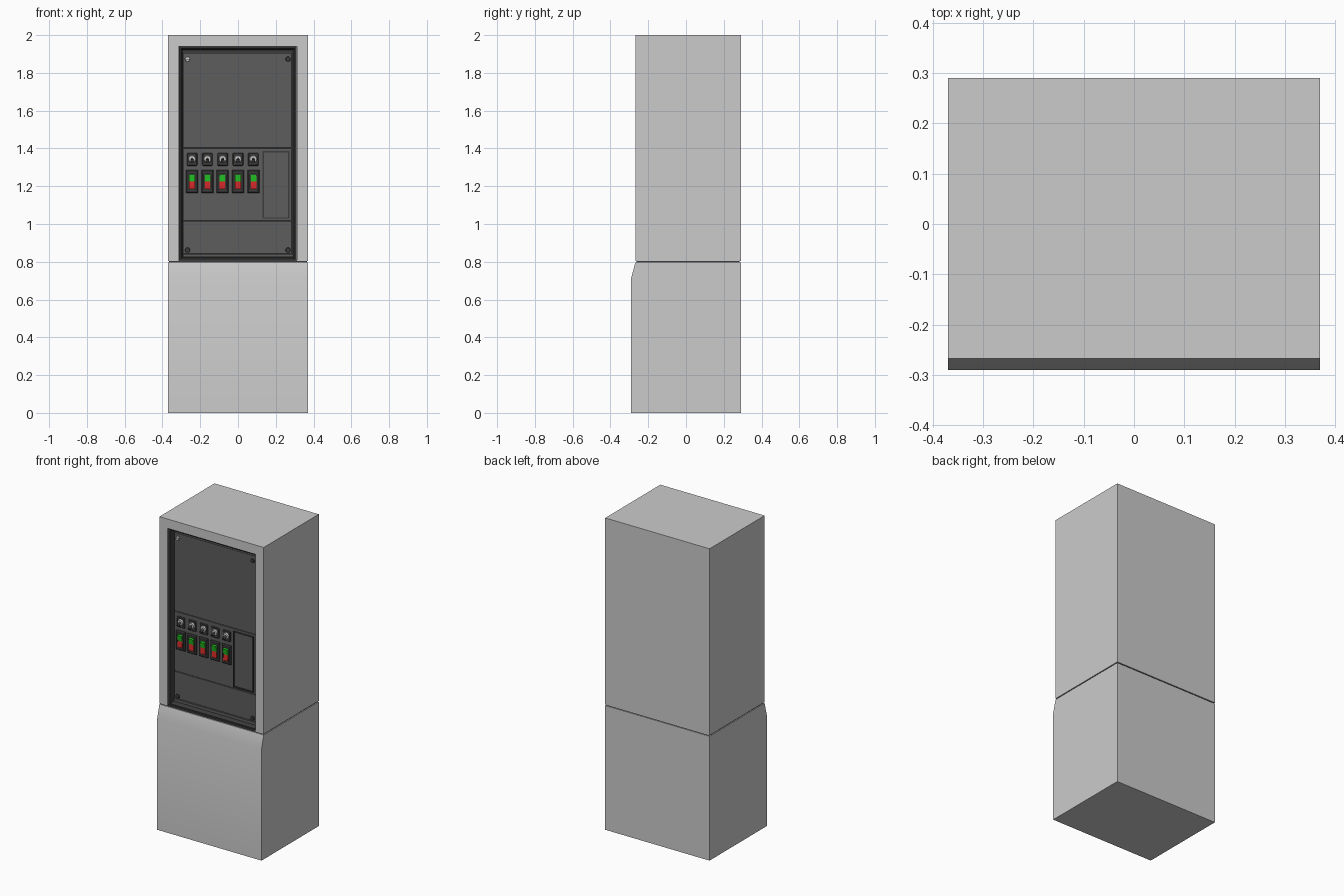
import bpy, bmesh, math
from mathutils import Matrix, Vector

if "Cube" in bpy.data.objects:
    bpy.data.objects.remove(bpy.data.objects["Cube"])


def mat(name, r, g, b):
    m = bpy.data.materials.new(name)
    m.diffuse_color = (r, g, b, 1)
    m.use_nodes = True
    m.node_tree.nodes["Principled BSDF"].inputs["Base Color"].default_value = m.diffuse_color
    return m


DARK = mat("dark_panel", .11, .11, .11)
BLACK = mat("black_trim", .045, .045, .045)
GREEN = mat("green_key", .02, .7, .02)
RED = mat("red_key", .65, .02, .02)
STEEL = mat("steel", .6, .6, .6)


def finish(name, bm, m=None, smooth=False):
    bmesh.ops.recalc_face_normals(bm, faces=bm.faces)
    me = bpy.data.meshes.new(name)
    bm.to_mesh(me)
    bm.free()
    ob = bpy.data.objects.new(name, me)
    bpy.context.collection.objects.link(ob)
    if m:
        me.materials.append(m)
    bpy.context.view_layer.objects.active = ob
    bpy.ops.object.select_all(action='DESELECT')
    ob.select_set(True)
    if smooth:
        bpy.ops.object.shade_smooth_by_angle(angle=math.radians(30))
    return ob


def box(name, x0, x1, y0, y1, z0, z1, m=None, bevel=0):
    bm = bmesh.new()
    bmesh.ops.create_cube(bm, size=1)
    for v in bm.verts:
        v.co = ((x0 + x1) / 2 + v.co.x * (x1 - x0),
                (y0 + y1) / 2 + v.co.y * (y1 - y0),
                (z0 + z1) / 2 + v.co.z * (z1 - z0))
    if bevel:
        bmesh.ops.bevel(bm, geom=bm.edges[:], offset=bevel, segments=1, affect='EDGES')
    return finish(name, bm, m)


def prism(name, x0, x1, yz, m=None, smooth=False):
    """Side profile (y, z) stretched along x."""
    bm = bmesh.new()
    f = bm.faces.new([bm.verts.new((x0, y, z)) for y, z in yz])
    r = bmesh.ops.extrude_face_region(bm, geom=[f])
    bmesh.ops.translate(bm, vec=(x1 - x0, 0, 0),
                        verts=[g for g in r["geom"] if isinstance(g, bmesh.types.BMVert)])
    return finish(name, bm, m, smooth)


def rod(name, p, q, r1, r2, m, n=16):
    """Tapered cylinder from p to q."""
    p, q = Vector(p), Vector(q)
    d = q - p
    rot = d.to_track_quat('Z', 'Y').to_matrix().to_4x4()
    bm = bmesh.new()
    bmesh.ops.create_cone(bm, cap_ends=True, segments=n, radius1=r1, radius2=r2,
                          depth=d.length, matrix=Matrix.Translation((p + q) / 2) @ rot)
    return finish(name, bm, m, True)


def rect_rings(name, rings, m):
    """Join nested rectangles (x0, x1, z0, z1, y) into a stepped frame."""
    bm = bmesh.new()
    loops = [[bm.verts.new((x, y, z)) for x, z in ((x0, z0), (x1, z0), (x1, z1), (x0, z1))]
             for x0, x1, z0, z1, y in rings]
    for a, b in zip(loops, loops[1:] + loops[:1]):
        for i in range(4):
            j = (i + 1) % 4
            bm.faces.new((a[i], a[j], b[j], b[i]))
    return finish(name, bm, m)


# Lower cabinet with sloped upper front, and the dark seam above it
prism("lower_cabinet", -.37, .37,
      [(-.29, 0), (.29, 0), (.29, .797), (-.268, .797), (-.29, .715)], smooth=True)
box("seam", -.364, .364, -.262, .284, .79, .81, BLACK)

# Upper cabinet with the front opening cut out
upper = box("upper_cabinet", -.37, .37, -.268, .29, .803, 2)
cutter = box("opening_cutter", -.314, .312, -.4, -.19, .7, 1.94)
cutter.hide_render = True
mod = upper.modifiers.new("opening", 'BOOLEAN')
mod.object = cutter
mod.solver = 'EXACT'
bpy.context.view_layer.objects.active = upper
bpy.ops.object.modifier_apply(modifier="opening")
bpy.data.objects.remove(cutter)

# Dark stepped frame and panel plates
rect_rings("opening_frame", [
    (-.313, .311, .804, 1.939, -.20), (-.313, .311, .804, 1.939, -.258),
    (-.303, .301, .814, 1.929, -.255), (-.294, .292, .823, 1.92, -.225),
    (-.294, .292, .823, 1.92, -.20)], BLACK)
box("panel_backing", -.295, .293, -.215, -.195, .822, 1.921, BLACK)
P = -.228
for name, z0, z1 in (("lower_panel", .845, 1.015), ("switch_panel", 1.019, 1.4),
                     ("upper_panel", 1.404, 1.905)):
    box(name, -.29, .284, P, -.21, z0, z1, DARK)
box("panel_bottom_rail", -.292, .29, P - .004, -.21, .824, .841, DARK)

# Corner screws
for x in (-.267, .265):
    for z in (.862, 1.873):
        rod("screw", (x, P + .004, z), (x, P - .008, z), .014, .012,
            STEEL if x < 0 and z > 1 else BLACK)
        box("screw_slot", x - .009, x + .009, P - .009, P - .006, z - .0015, z + .0015, BLACK)

# Side hatch with a raised border
rect_rings("hatch_border", [
    (.13, .272, 1.028, 1.386, P + .004), (.13, .272, 1.028, 1.386, P - .007),
    (.137, .265, 1.035, 1.379, P - .007), (.137, .265, 1.035, 1.379, P + .004)], BLACK)
box("hatch_door", .137, .265, P - .003, P + .004, 1.035, 1.379, DARK)

# Five toggles, each above a green and red rocker
for i in range(5):
    x = -.243 + i * .081
    box("toggle_plate", x - .028, x + .028, P - .006, P + .004, 1.308, 1.376, BLACK, .004)
    for sx in (-1, 1):
        for z in (1.315, 1.369):
            rod("plate_screw", (x + sx * .021, P - .004, z), (x + sx * .021, P - .009, z),
                .004, .003, DARK, 8)
    rod("toggle_collar", (x, P - .004, 1.344), (x, P - .014, 1.344), .021, .017, STEEL)
    rod("toggle_lever", (x, P - .010, 1.344), (x, P - .036, 1.333), .006, .010, BLACK, 12)

    rect_rings("rocker_bezel", [
        (x - .032, x + .032, 1.164, 1.286, P + .004), (x - .032, x + .032, 1.164, 1.286, P - .006),
        (x - .026, x + .026, 1.170, 1.280, P - .012), (x - .018, x + .018, 1.182, 1.266, P - .012),
        (x - .018, x + .018, 1.182, 1.266, P + .004)], BLACK)
    prism("rocker_green", x - .016, x + .016,
          [(P + .002, 1.224), (P - .012, 1.224), (P - .022, 1.262), (P + .002, 1.262)], GREEN)
    prism("rocker_red", x - .016, x + .016,
          [(P + .002, 1.224), (P - .012, 1.224), (P - .016, 1.186), (P + .002, 1.186)], RED)
